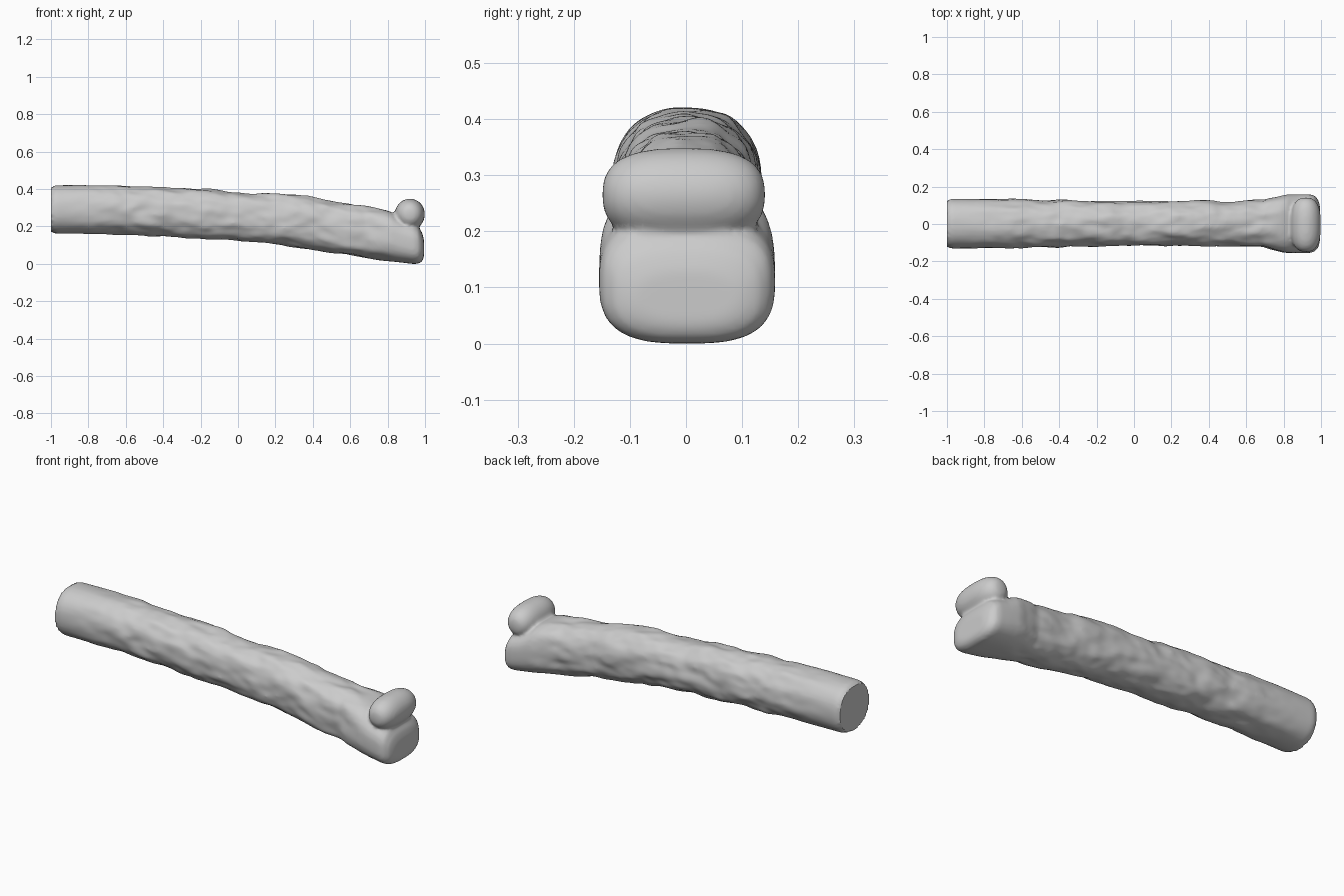
import bpy, bmesh, math
from mathutils import Vector, noise

if "Cube" in bpy.data.objects:
    bpy.data.objects.remove(bpy.data.objects["Cube"])

RING = 72
# shaft stations: x, bottom z, top z, half width, roundness exponent
STATIONS = [
    (-1.0, 0.186, 0.408, 0.117, 2.3), (-0.99, 0.171, 0.42, 0.129, 2.3),
    (-0.97, 0.166, 0.425, 0.133, 2.3), (-0.75, 0.166, 0.426, 0.131, 2.3),
    (-0.4, 0.153, 0.412, 0.125, 2.3), (-0.2, 0.139, 0.402, 0.121, 2.4),
    (-0.12, 0.137, 0.402, 0.120, 2.4), (-0.06, 0.135, 0.388, 0.119, 2.4),
    (0.1, 0.124, 0.382, 0.118, 2.4), (0.3, 0.098, 0.376, 0.120, 2.4),
    (0.5, 0.066, 0.342, 0.120, 2.4), (0.68, 0.037, 0.312, 0.124, 2.5),
    (0.74, 0.029, 0.303, 0.140, 2.6), (0.79, 0.022, 0.293, 0.152, 2.7),
    (0.82, 0.018, 0.282, 0.156, 2.8), (0.88, 0.011, 0.245, 0.157, 2.8),
    (0.94, 0.004, 0.222, 0.157, 2.9), (0.965, 0.006, 0.205, 0.150, 2.9),
    (0.985, 0.018, 0.170, 0.128, 2.7), (0.994, 0.040, 0.135, 0.095, 2.4)]


def spow(v, p):
    return math.copysign(abs(v) ** p, v)


def station(x):
    for a, b in zip(STATIONS, STATIONS[1:]):
        if x <= b[0]:
            t = (x - a[0]) / (b[0] - a[0])
            return [p + (q - p) * t for p, q in zip(a, b)]
    return STATIONS[-1]


def grid_object(bm, name):
    bmesh.ops.recalc_face_normals(bm, faces=bm.faces)
    me = bpy.data.meshes.new(name)
    bm.to_mesh(me)
    bm.free()
    ob = bpy.data.objects.new(name, me)
    bpy.context.collection.objects.link(ob)
    return ob


# long uneven shaft, flaring into the lower knuckle
bm = bmesh.new()
xs = sorted(set([-1 + 1.994 * i / 190 for i in range(190)] + [s[0] for s in STATIONS]))
rings = []
for x in xs:
    _, lo, hi, w, e = station(x)
    rough = min(1, max(0, (x + 0.95) / 0.4)) * min(1, max(0, (0.85 - x) / 0.15))
    ring = []
    for k in range(RING):
        a = math.tau * k / RING
        c, s = spow(math.cos(a), 2 / e), spow(math.sin(a), 2 / e)
        n = noise.noise(Vector((x * 7, c * 2.2, s * 2.2 + 5))) * 0.011
        n += noise.noise(Vector((x * 16, c * 4, s * 4 + 9))) * 0.005
        f = 1 + n * rough / 0.13
        ring.append(bm.verts.new((x, 0.002 + w * c * f,
                                  (lo + hi) / 2 + (hi - lo) / 2 * s * f)))
    rings.append(ring)
for r, q in zip(rings, rings[1:]):
    for k in range(RING):
        m = (k + 1) % RING
        bm.faces.new((r[k], r[m], q[m], q[k]))
bm.faces.new(rings[0])
bm.faces.new(rings[-1])
bone = grid_object(bm, "bone_shaft")

# upper knuckle: blunt rounded bar lying across the end
bm = bmesh.new()
bmesh.ops.create_uvsphere(bm, u_segments=64, v_segments=48, radius=1)
for v in bm.verts:
    d = v.co.normalized()
    e = 2.7
    k = ((d.x ** 2 + d.z ** 2) ** (e / 2) + abs(d.y) ** e) ** (-1 / e)
    v.co = Vector((0.919 + 0.08 * d.x * k, -0.004 + 0.145 * d.y * k,
                   0.27 + 0.083 * d.z * k))
knob = grid_object(bm, "upper_knuckle")

# blend the parts into one skin
bpy.ops.object.select_all(action='DESELECT')
knob.select_set(True)
bone.select_set(True)
bpy.context.view_layer.objects.active = bone
bpy.ops.object.join()
bone.name = "bone"
rm = bone.modifiers.new("merge", 'REMESH')
rm.mode = 'VOXEL'
rm.voxel_size = 0.009
sm = bone.modifiers.new("soften", 'SMOOTH')
sm.factor = 0.5
sm.iterations = 6
for m in ("merge", "soften"):
    bpy.ops.object.modifier_apply(modifier=m)

# settle on the ground and keep the cut end flat
low = min(v.co.z for v in bone.data.vertices)
for v in bone.data.vertices:
    v.co.z -= low
    if v.co.x < -0.992:
        v.co.x = -1.0
bpy.ops.object.shade_smooth_by_angle(angle=math.radians(50))
